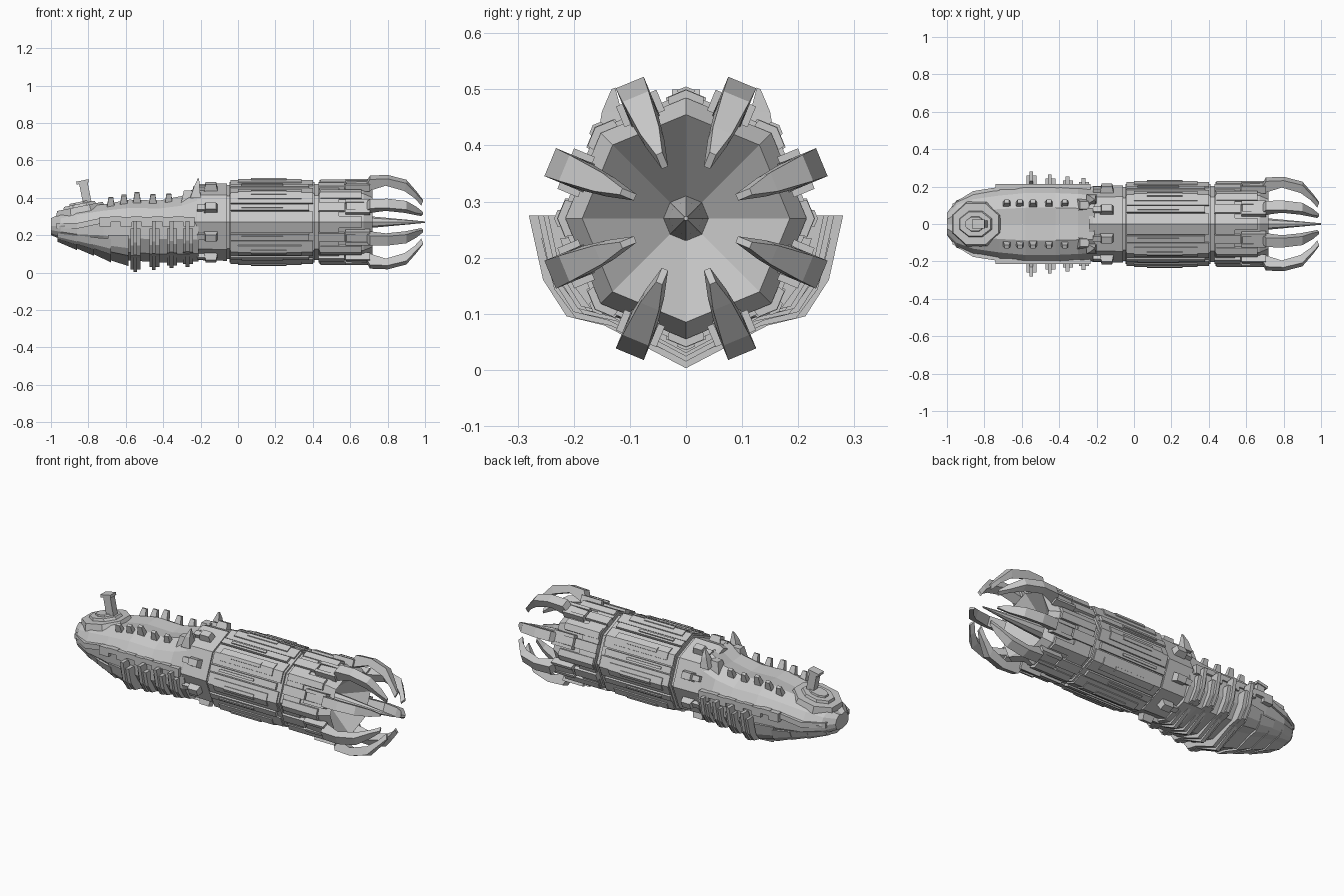
import bpy, bmesh, math
from mathutils import Vector, Matrix

if "Cube" in bpy.data.objects:
    bpy.data.objects.remove(bpy.data.objects["Cube"])

CZ = 0.27  # height of the barrel axis
grey = bpy.data.materials.new("hull_grey")
grey.diffuse_color = (0.58, 0.58, 0.58, 1)
grey.use_nodes = True
grey.node_tree.nodes["Principled BSDF"].inputs["Base Color"].default_value = grey.diffuse_color


def finish(name, bm):
    bmesh.ops.recalc_face_normals(bm, faces=bm.faces)
    me = bpy.data.meshes.new(name)
    bm.to_mesh(me)
    bm.free()
    me.materials.append(grey)
    ob = bpy.data.objects.new(name, me)
    bpy.context.collection.objects.link(ob)
    return ob


def loft(bm, loops):
    """Skin closed loops of points and cap both ends."""
    rows = [[bm.verts.new(p) for p in lp] for lp in loops]
    n = len(rows[0])
    for a, b in zip(rows, rows[1:]):
        for i in range(n):
            j = (i + 1) % n
            bm.faces.new((a[i], a[j], b[j], b[i]))
    bm.faces.new(rows[0][::-1])
    bm.faces.new(rows[-1])


def box(bm, loc, size, rot=None, taper=1.0):
    """Block whose top may be narrowed; rot is a 3x3 matrix."""
    rot = rot or Matrix.Identity(3)
    loops = []
    for s, k in ((-1, 1), (1, taper)):
        loops.append([Vector(loc) + rot @ Vector((a * size[0] * k / 2, b * size[1] * k / 2, s * size[2] / 2))
                      for a, b in ((-1, -1), (1, -1), (1, 1), (-1, 1))])
    loft(bm, loops)


def polar(x, r, a, t=0.0):
    """Point at radius r and angle a round the barrel axis, shifted t sideways."""
    return Vector((x, r * math.cos(a) - t * math.sin(a), CZ + r * math.sin(a) + t * math.cos(a)))


def radial(a):
    """Rotation taking local z outward at angle a, keeping x along the barrel."""
    return Matrix.Rotation(a - math.pi / 2, 3, 'X')


CORNERS = [math.radians(45 * k) for k in range(8)]
FACES = [a + math.radians(22.5) for a in CORNERS]
APO = math.cos(math.radians(22.5))


# Octagonal barrel with seams, bevelled rim and hollow rear funnel with a spike
def ring(x, r):
    return [polar(x, r * (1 if i % 2 == 0 else APO), math.radians(22.5 * i)) for i in range(16)]


bm = bmesh.new()
loft(bm, [ring(x, r) for x, r in (
    (-.24, .19), (-.22, .203), (-.06, .207), (-.06, .198), (-.045, .198), (-.045, .215), (.41, .215),
    (.41, .203), (.43, .203), (.43, .215), (.67, .215), (.72, .185), (.58, .04), (.72, .03), (1.0, .004))])
finish("barrel", bm)


# Armour plates folded over the barrel corners
def corner_plate(bm, a, x0, x1, r, f):
    def sect(x):
        pts = []
        for rad, order in ((r, (-1, 0, 1)), (r - .03, (1, 0, -1))):
            mid = polar(x, rad, a)
            for s in order:
                pts.append(mid.lerp(polar(x, rad, a + s * math.pi / 4), f if s else 0))
        return pts
    loft(bm, [sect(x0), sect(x1)])


bm = bmesh.new()
for i, a in enumerate(CORNERS):
    corner_plate(bm, a, -.04, .40, .224, .36)
    corner_plate(bm, a, .0, .34, .230, .22)
    corner_plate(bm, a, .07, .26, .235, .09)
    corner_plate(bm, a, .435, .54, .224, .36)
    corner_plate(bm, a, .44, .66, .229, .2)
finish("corner_plates", bm)

# Raised strips, lugs and claw brackets on the barrel flats
bm = bmesh.new()
for a in FACES:
    R = radial(a)
    box(bm, polar(.17, .203, a), (.42, .036, .02), R)
    box(bm, polar(.13, .207, a), (.22, .014, .026), R)
    box(bm, polar(.50, .205, a), (.14, .05, .03), R)
    box(bm, polar(-.145, .203, a), (.075, .05, .045), R, .75)
    box(bm, polar(-.17, .195, a), (.10, .03, .03), R)
    for s in (-1, 1):
        box(bm, polar(.64, .212, a, s * .03), (.13, .018, .04), R)
finish("flat_strips_and_lugs", bm)

# Eight hooked claws round the rear opening
CLAW = [  # x, outer radius, inner radius, half width
    (.58, .222, .18, .024), (.69, .228, .18, .026), (.705, .258, .19, .027), (.80, .262, .222, .027),
    (.90, .235, .190, .025), (.955, .170, .145, .018), (.99, .125, .098, .006)]
bm = bmesh.new()
for a in FACES:
    loft(bm, [[polar(x, ro, a, -w), polar(x, ro, a, w), polar(x - .01, ri, a, w), polar(x - .01, ri, a, -w)]
              for x, ro, ri, w in CLAW])
finish("claws", bm)

# Head hull: x, half width, seam height, top, bottom
HEAD = [(-1.0, .06, .25, .29, .20), (-.95, .125, .25, .315, .18), (-.86, .165, .25, .35, .15),
        (-.72, .19, .28, .365, .10), (-.58, .207, .28, .39, .065), (-.42, .207, .28, .385, .055),
        (-.30, .20, .28, .41, .055), (-.21, .195, .27, .465, .06)]


def mirror_loop(x, half):
    return [(x, y, z) for y, z in half] + [(x, -y, z) for y, z in half[-2:0:-1]]


def head_loop(x, w, s, t, b):
    return mirror_loop(x, [(0, t - .008), (.42 * w, t), (.8 * w, s + .6 * (t - s)), (w, s),
                           (.96 * w, s - .45 * (s - b)), (.72 * w, s - .8 * (s - b)), (0, b)])


bm = bmesh.new()
loft(bm, [head_loop(*h) for h in HEAD])
finish("head_hull", bm)


# V-shaped bands wrapping the belly
def belly_half(w, top, bot):
    h = top - bot
    return [(w, top), (.91 * w, top - .42 * h), (.76 * w, top - .66 * h), (.52 * w, top - .72 * h), (0, bot)]


def band_loop(x, w, top, bot, thick, lean=0.0):
    half = belly_half(w, top, bot)
    inner = [(max(y - thick, 0), z + (thick if i else 0)) for i, (y, z) in enumerate(half)]
    outer = half + [(-y, z) for y, z in half[-2::-1]]
    back = [(-y, z) for y, z in inner] + [(y, z) for y, z in inner[-2::-1]]
    return [(x + lean * (top - z), y, z) for y, z in outer + back]


bm = bmesh.new()
for x, w, bot in ((-.55, .28, .003), (-.45, .264, .015), (-.355, .254, .024), (-.27, .246, .03)):
    loft(bm, [band_loop(x - .01, w, .275, bot, .05), band_loop(x + .01, w, .275, bot, .05)])
    loft(bm, [band_loop(x - .024, w - .022, .235, bot + .015, .05),
              band_loop(x + .03, w - .022, .235, bot + .015, .05)])
finish("belly_ribs", bm)

# Overlapping chin plates
bm = bmesh.new()
for x0, x1, w0, w1, t0, t1, b0, b1 in (
        (-.965, -.86, .10, .15, .21, .20, .165, .12), (-.875, -.77, .145, .175, .20, .19, .135, .09),
        (-.785, -.68, .175, .195, .19, .18, .105, .055), (-.695, -.585, .195, .215, .20, .20, .07, .035)):
    loft(bm, [band_loop(x0, w0, t0, b0, .04), band_loop(x1, w1, t1, b1, .04)])
finish("chin_plates", bm)

# Notched seam trim, back knobs, brow ridges and horns, on both sides
bm = bmesh.new()
for s in (-1, 1):
    for i in range(9):
        x = -.71 + i * .056
        box(bm, (x, s * .2, .285 if i % 2 else .272), (.06, .03, .03 if i % 2 else .05))
    loft(bm, [[(x, s * (w + d), z + e) for d, e in ((-.03, .015), (.008, .015), (.008, -.015), (-.03, -.015))]
              for x, w, z in ((-.97, .10, .25), (-.86, .168, .25), (-.72, .19, .28))])
finish("seam_trim", bm)

bm = bmesh.new()
for s in (-1, 1):
    for x, z in ((-.68, .375), (-.61, .388), (-.54, .402), (-.455, .392), (-.37, .395)):
        box(bm, (x, s * .112, z), (.042, .03, .055), Matrix.Rotation(-s * .35, 3, 'X'), .6)
finish("back_knobs", bm)

bm = bmesh.new()
for s in (-1, 1):
    box(bm, (-.265, s * .10, .405), (.08, .07, .07), None, .6)
    loft(bm, [[(-.255, s * .10, .41), (-.20, s * .10, .41), (-.20, s * .16, .40), (-.255, s * .16, .40)],
              [(-.235, s * .115, .46), (-.205, s * .115, .46), (-.205, s * .15, .46), (-.235, s * .15, .46)],
              [(-.215, s * .126, .503), (-.208, s * .126, .503), (-.208, s * .133, .50), (-.215, s * .133, .50)]])
finish("horns", bm)

# Stepped octagonal platform on the nose, tipped forward
TILT = Matrix.Rotation(-.2, 3, 'Y')
bm = bmesh.new()
for rx, ry, z0, z1 in ((.135, .12, -.04, .006), (.09, .07, .0, .02), (.055, .04, .01, .03)):
    loft(bm, [[Vector((-.845, 0, .348)) + TILT @ Vector((rx * k * math.cos(a), ry * k * math.sin(a), z))
               for a in FACES] for z, k in ((z0, 1.1), (z1, 1.0))])
finish("nose_platform", bm)

# Leaning stalk with a cap
bm = bmesh.new()
box(bm, (-.815, 0, .42), (.046, .04, .13), TILT)
box(bm, (-.831, 0, .485), (.066, .05, .016), TILT)
finish("stalk", bm)
